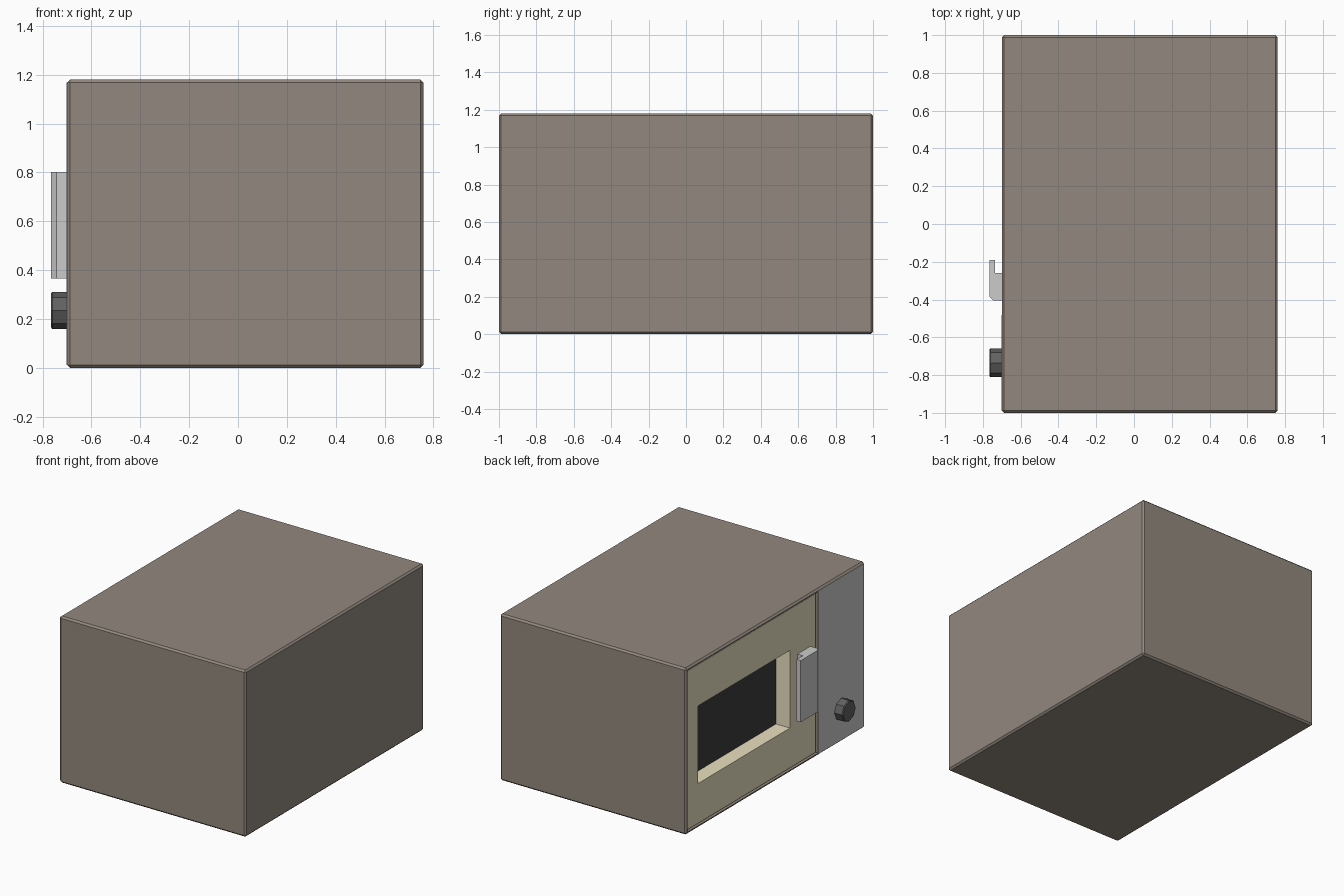
import bpy, bmesh, math
from mathutils import Matrix, Vector

if "Cube" in bpy.data.objects:
    bpy.data.objects.remove(bpy.data.objects["Cube"])


def material(name, rgb):
    m = bpy.data.materials.new(name)
    m.diffuse_color = (*rgb, 1)
    m.use_nodes = True
    m.node_tree.nodes["Principled BSDF"].inputs["Base Color"].default_value = m.diffuse_color
    return m


shell_mat = material("warm_brown", (0.29, 0.25, 0.21))
door_mat = material("cream", (0.82, 0.75, 0.53))
glass_mat = material("dark_glass", (0.045, 0.045, 0.045))
dark_mat = material("dark_plastic", (0.12, 0.12, 0.12))


def finish(name, bm, mat=None):
    bmesh.ops.recalc_face_normals(bm, faces=bm.faces)
    me = bpy.data.meshes.new(name)
    bm.to_mesh(me)
    bm.free()
    if mat:
        me.materials.append(mat)
    ob = bpy.data.objects.new(name, me)
    bpy.context.collection.objects.link(ob)
    return ob


def box(name, x, y, z, mat=None):
    """Box from (min, max) pairs."""
    bm = bmesh.new()
    size = [b - a for a, b in (x, y, z)]
    mid = Vector([(a + b) / 2 for a, b in (x, y, z)])
    bmesh.ops.create_cube(bm, size=1, matrix=Matrix.Translation(mid) @ Matrix.Diagonal((*size, 1)))
    return finish(name, bm, mat)


def bevel(ob, width):
    mod = ob.modifiers.new("bevel", 'BEVEL')
    mod.width, mod.segments = width, 1


def cut(ob, cutter):
    mod = ob.modifiers.new("cut", 'BOOLEAN')
    mod.object, mod.solver = cutter, 'EXACT'
    cutter.hide_render = True
    cutter.hide_set(True)


# Shell with a shallow pocket for the door
shell = box("shell", (-0.70, 0.76), (-1, 1), (0, 1.18), shell_mat)
bevel(shell, 0.012)
cut(shell, box("pocket_cutter", (-0.90, -0.57), (-0.48, 0.982), (0.018, 1.162), shell_mat))

# Door frame with window opening, and the recessed glass
door = box("door", (-0.692, -0.57), (-0.462, 0.97), (0.028, 1.152), door_mat)
cut(door, box("window_cutter", (-0.90, -0.50), (-0.175, 0.853), (0.31, 0.86), door_mat))
box("window_glass", (-0.583, -0.572), (-0.175, 0.853), (0.31, 0.86), glass_mat)

# Control panel
box("control_panel", (-0.702, -0.69), (-0.988, -0.482), (0.012, 1.168))

# Door handle: L-shaped profile extruded upwards
profile = [(-0.69, -0.26), (-0.735, -0.26), (-0.735, -0.19), (-0.766, -0.19),
           (-0.766, -0.385), (-0.744, -0.405), (-0.69, -0.405)]
bm = bmesh.new()
face = bm.faces.new([bm.verts.new((x, y, 0.365)) for x, y in profile])
ext = bmesh.ops.extrude_face_region(bm, geom=[face])["geom"]
bmesh.ops.translate(bm, vec=(0, 0, 0.437), verts=[v for v in ext if isinstance(v, bmesh.types.BMVert)])
finish("door_handle", bm)

# Eight-sided knob
bm = bmesh.new()
bmesh.ops.create_cone(bm, cap_ends=True, segments=8, radius1=0.076, radius2=0.076, depth=0.071,
                      matrix=Matrix.Translation((-0.7305, -0.735, 0.235)) @ Matrix.Rotation(math.pi / 2, 4, 'Y'))
rim = [e for e in bm.edges if all(v.co.x < -0.75 for v in e.verts)]
bmesh.ops.bevel(bm, geom=rim, offset=0.006, segments=1, affect='EDGES')
finish("knob", bm, dark_mat)
